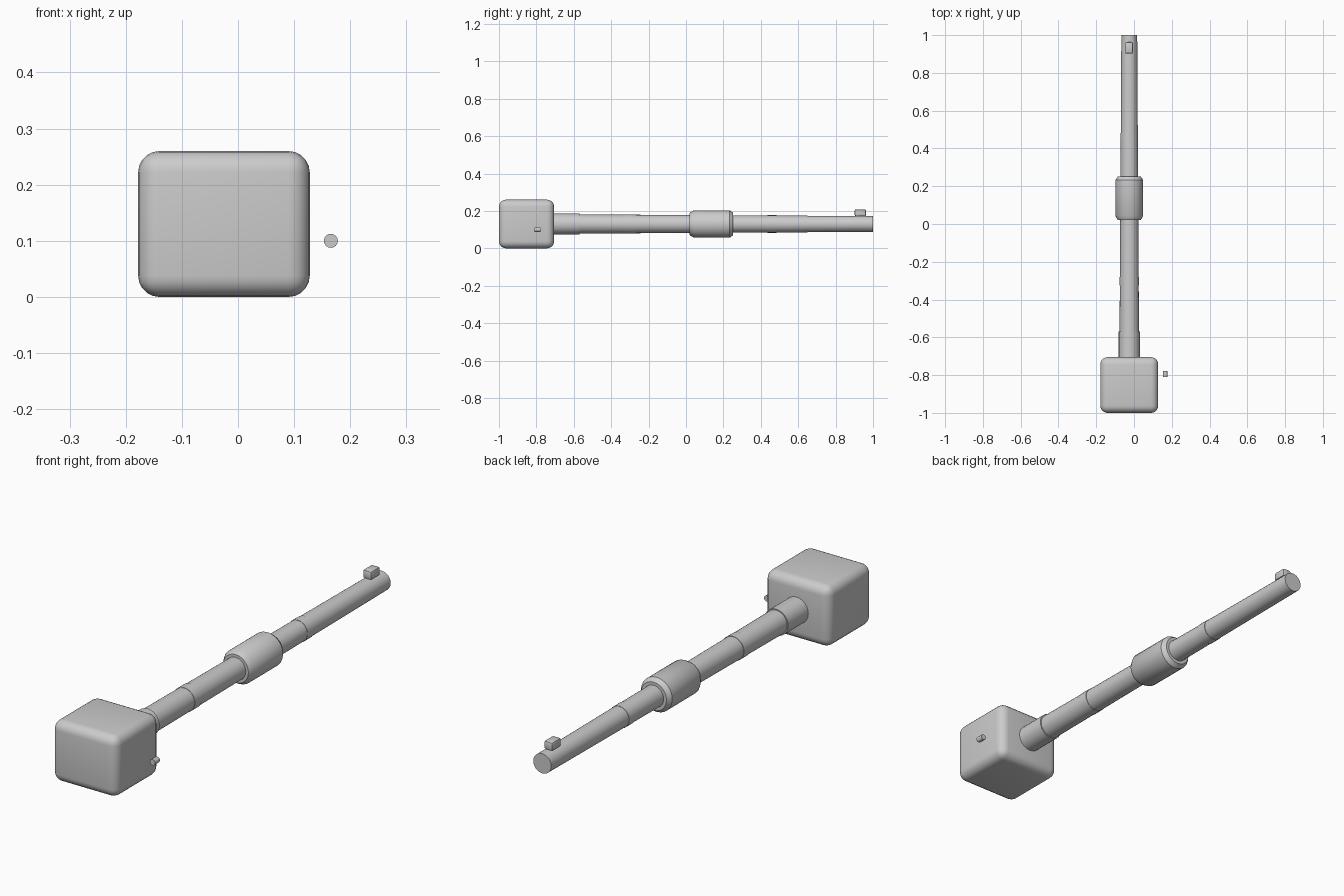
import bpy, bmesh, math
from mathutils import Matrix

if "Cube" in bpy.data.objects:
    bpy.data.objects.remove(bpy.data.objects["Cube"])

CX, CZ = -0.025, 0.13          # barrel axis

grey = bpy.data.materials.new("plain_grey")
grey.diffuse_color = (0.6, 0.6, 0.6, 1)
grey.use_nodes = True
grey.node_tree.nodes["Principled BSDF"].inputs["Base Color"].default_value = grey.diffuse_color


def finish(name, bm, angle=35):
    bmesh.ops.recalc_face_normals(bm, faces=bm.faces[:])
    me = bpy.data.meshes.new(name)
    bm.to_mesh(me)
    bm.free()
    me.materials.append(grey)
    ob = bpy.data.objects.new(name, me)
    bpy.context.collection.objects.link(ob)
    bpy.ops.object.select_all(action='DESELECT')
    bpy.context.view_layer.objects.active = ob
    ob.select_set(True)
    bpy.ops.object.shade_smooth_by_angle(angle=math.radians(angle))
    return ob


def tube(name, profile, sides=24, x=CX, z=CZ):
    """Closed solid of revolution about y; profile is (y, radius) pairs."""
    bm = bmesh.new()
    rings = []
    for y, r in profile:
        rings.append([bm.verts.new((x + r * math.cos(2 * math.pi * i / sides), y,
                                    z + r * math.sin(2 * math.pi * i / sides)))
                      for i in range(sides)])
    for a, b in zip(rings, rings[1:]):
        for i in range(sides):
            j = (i + 1) % sides
            bm.faces.new((a[i], a[j], b[j], b[i]))
    bm.faces.new(rings[0])
    bm.faces.new(rings[-1])
    return finish(name, bm)


def rounded_box(name, lo, hi, radius, segments):
    bm = bmesh.new()
    size = [h - l for l, h in zip(lo, hi)]
    mid = [(h + l) / 2 for l, h in zip(lo, hi)]
    bmesh.ops.create_cube(bm, size=1, matrix=Matrix.Translation(mid) @ Matrix.Diagonal((*size, 1)))
    bmesh.ops.bevel(bm, geom=bm.edges[:], offset=radius, segments=segments,
                    profile=0.5, affect='EDGES')
    return finish(name, bm)


# Breech housing
rounded_box("breech_housing", (-0.178, -1.0, 0.0), (0.128, -0.705, 0.26), 0.038, 5)

# Tapered barrel and the sleeve at its root
tube("barrel", [(-0.75, 0.0525), (1.0, 0.042)])
tube("root_sleeve", [(-0.75, 0.056), (-0.57, 0.056)])

# Bulge around the middle, with chamfered ends
tube("bore_evacuator", [(0.02, 0.06), (0.043, 0.0735), (0.233, 0.0735), (0.252, 0.06)])

# Thin clamping bands
for name, y, r in (("rear_band", -0.303, 0.0515), ("front_band", 0.46, 0.0468)):
    tube(name, [(y - 0.023, r), (y + 0.023, r)])

# Muzzle reference block
rounded_box("muzzle_sight_block", (-0.046, 0.902, 0.172), (-0.006, 0.963, 0.208), 0.007, 2)

# Small pin beside the breech
tube("side_pin", [(-0.81, 0.0125), (-0.778, 0.0125)], sides=16, x=0.1655, z=0.1)
